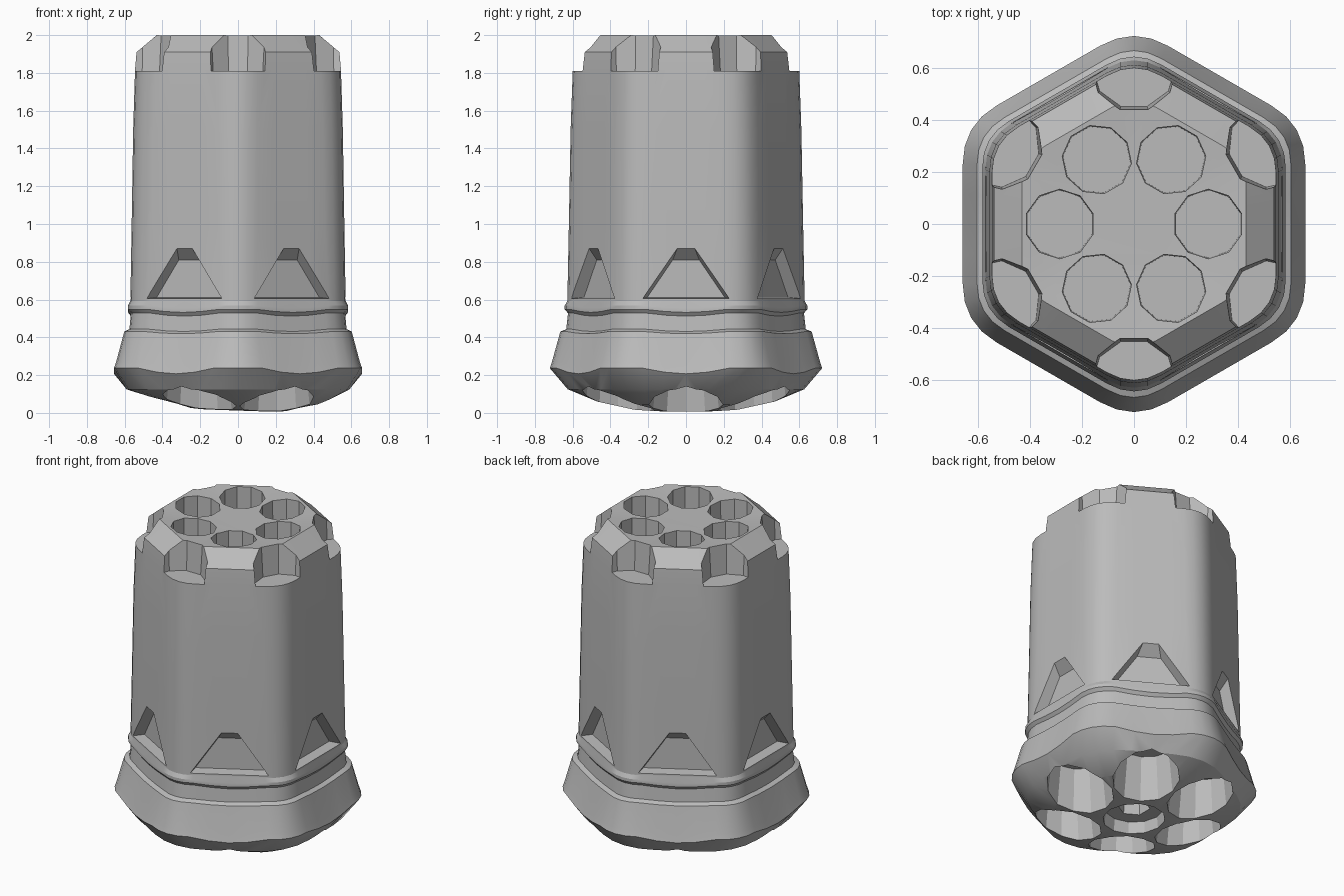
import bpy
import bmesh
from math import radians, cos, sin, pi
from mathutils import Vector, Matrix

old = bpy.data.objects.get("Cube")
if old:
    bpy.data.objects.remove(old)

metal = bpy.data.materials.new("light grey metal")
metal.use_nodes = True
grey = (0.5, 0.5, 0.5, 1)
metal.diffuse_color = grey
metal.node_tree.nodes["Principled BSDF"].inputs["Base Color"].default_value = grey


def make_object(name, bm):
    bmesh.ops.recalc_face_normals(bm, faces=bm.faces)
    mesh = bpy.data.meshes.new(name)
    bm.to_mesh(mesh)
    bm.free()
    mesh.materials.append(metal)
    ob = bpy.data.objects.new(name, mesh)
    bpy.context.collection.objects.link(ob)
    return ob


def loft(bm, rings):
    """Skin a list of closed point rings and cap both ends."""
    loops = [[bm.verts.new(p) for p in ring] for ring in rings]
    n = len(loops[0])
    for low, high in zip(loops, loops[1:]):
        for i in range(n):
            j = (i + 1) % n
            bm.faces.new((low[i], low[j], high[j], high[i]))
    bm.faces.new(loops[0][::-1])
    bm.faces.new(loops[-1])


def rounded_hexagon(apothem, z, soft=0.12, wave=0.0):
    """Hexagon with softened corners; wave lifts the corners."""
    points = []
    side = apothem / cos(pi / 6)
    corners = [Vector((side * cos(a), side * sin(a), z))
               for a in (radians(30 + 60 * k) for k in range(6))]
    for k, c in enumerate(corners):
        before, after = corners[k - 1], corners[(k + 1) % 6]
        p = c + (before - c).normalized() * soft
        q = c + (after - c).normalized() * soft
        for i in range(5):
            t = i / 4
            v = p * (1 - t) ** 2 + c * 2 * t * (1 - t) + q * t * t
            v.z += wave
            points.append(v)
        end = after + (c - after).normalized() * soft
        for t in (0.25, 0.5, 0.75):
            v = q.lerp(end, t)
            v.z += wave * (1 - 2 * sin(pi * t))
            points.append(v)
    return points


def round_cutter(name, distance, start, r1, r2, z1, z2, sides, count=6):
    """Ring of tapered drums, r1 at z1 and r2 at z2."""
    bm = bmesh.new()
    for k in range(count):
        a = radians(start + 60 * k)
        place = (Matrix.Rotation(a, 4, 'Z')
                 @ Matrix.Translation((distance, 0, (z1 + z2) / 2)))
        bmesh.ops.create_cone(bm, cap_ends=True, segments=sides, radius1=r1,
                              radius2=r2, depth=z2 - z1, matrix=place)
    return make_object(name, bm)


def triangle_cutter(name):
    """Six blunt triangles with sloping walls, one per side."""
    floor = [(-0.205, 0.612), (0.205, 0.612), (0.07, 0.81), (-0.07, 0.81)]
    rim = [(-0.23, 0.605), (0.23, 0.605), (0.045, 0.875), (-0.045, 0.875)]
    bm = bmesh.new()
    for k in range(6):
        turn = Matrix.Rotation(radians(60 * k), 3, 'Z')
        rings = []
        for x, f in ((0.505, 0), (0.57, 1), (0.62, 1.4)):
            rings.append([turn @ Vector((x, a[0] + (b[0] - a[0]) * f,
                                         a[1] + (b[1] - a[1]) * f))
                          for a, b in zip(floor, rim)])
        loft(bm, rings)
    return make_object(name, bm)


# Body: domed base, flared foot, collar, groove, tall barrel, dished top
sections = [
    (0.10, 0.008, 0.05, 0), (0.27, 0.018, 0.13, 0), (0.45, 0.06, 0.20, 0),
    (0.59, 0.125, 0.22, 0), (0.657, 0.222, 0.15, 0.015),
    (0.645, 0.26, 0.14, 0.01), (0.602, 0.425, 0.12, 0.006),
    (0.575, 0.437, 0.12, 0.006), (0.567, 0.52, 0.12, 0.008),
    (0.582, 0.54, 0.12, 0.008), (0.582, 0.562, 0.12, 0.006),
    (0.570, 0.592, 0.12, 0), (0.563, 1.0, 0.12, 0),
    (0.555, 1.5, 0.12, 0), (0.545, 1.82, 0.12, 0),
    (0.537, 1.91, 0.12, 0), (0.43, 2.0, 0.10, 0), (0.20, 1.98, 0.08, 0),
]
bm = bmesh.new()
loft(bm, [rounded_hexagon(a, z, soft, wave) for a, z, soft, wave in sections])
for v in bm.verts:
    if v.co.z < 0.1:
        v.co.z -= 0.035 * v.co.x  # base leans slightly to one side
body = make_object("cylinder_body", bm)

# Recesses: top chambers, corner notches, side triangles, base sockets
cutters = [
    round_cutter("chamber_cutter", 0.285, 0, 0.13, 0.134, 1.72, 2.02, 10),
    round_cutter("notch_cutter", 0.605, 30, 0.162, 0.176, 1.81, 2.02, 10),
    triangle_cutter("triangle_cutter"),
    round_cutter("base_hole_cutter", 0.415, 0, 0.205, 0.17, -0.02, 0.29, 12),
    round_cutter("base_centre_cutter", 0, 0, 0.187, 0.175, -0.04, 0.09, 12, 1),
    round_cutter("base_socket_cutter", 0, 0, 0.095, 0.085, 0.07, 0.22, 6, 1),
]
bpy.ops.object.select_all(action='DESELECT')
body.select_set(True)
bpy.context.view_layer.objects.active = body
for cutter in cutters:
    cutter.hide_render = True
    cut = body.modifiers.new(cutter.name, 'BOOLEAN')
    cut.operation = 'DIFFERENCE'
    cut.solver = 'EXACT'
    cut.object = cutter
    bpy.ops.object.modifier_apply(modifier=cut.name)
    bpy.data.objects.remove(cutter)

bpy.ops.object.shade_smooth_by_angle(angle=radians(25))
